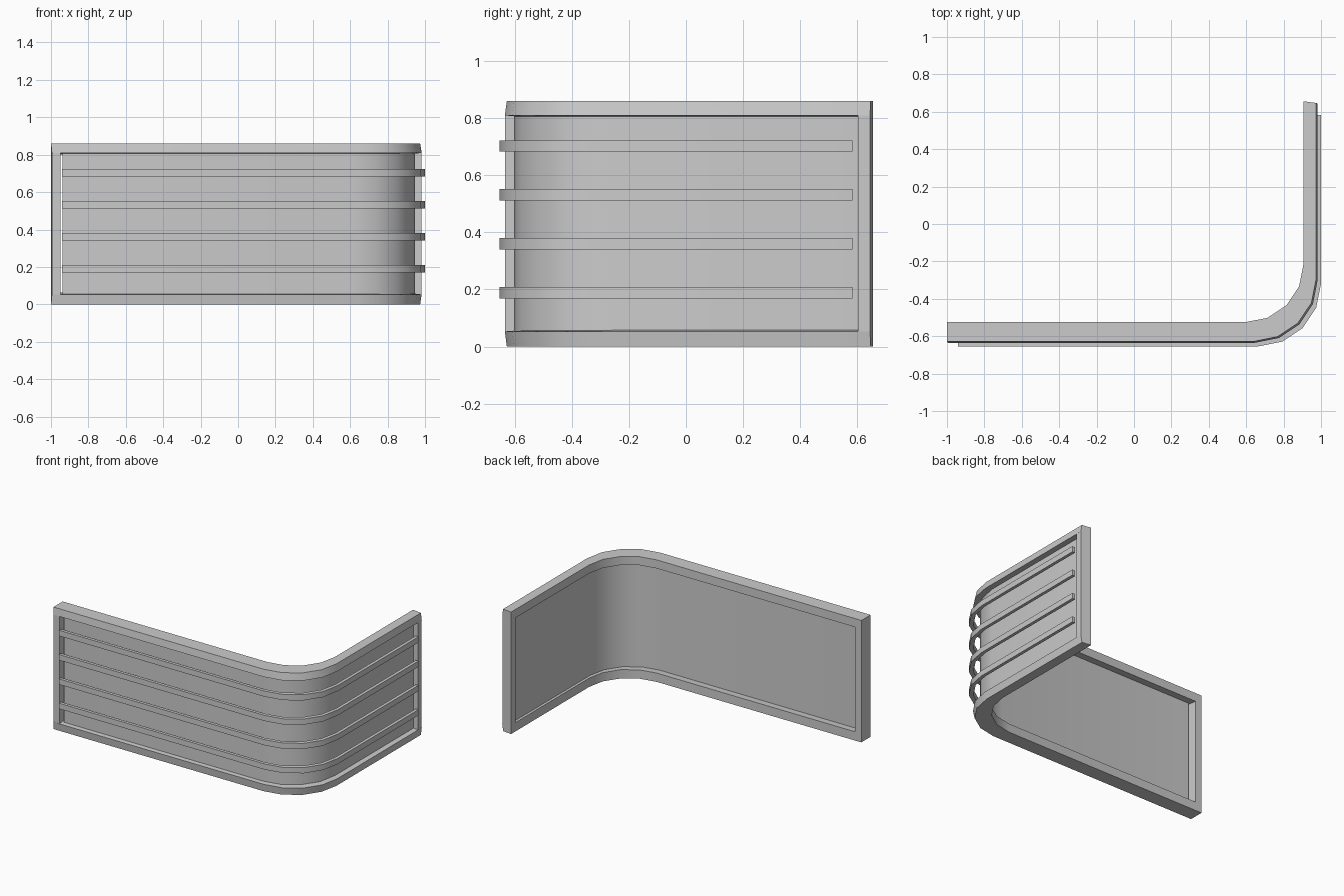
import bpy, bmesh, math

if "Cube" in bpy.data.objects:
    bpy.data.objects.remove(bpy.data.objects["Cube"])


def bend(y, x, r, x0, y1):
    """Plan line: straight along x, quarter turn in four steps, straight along y."""
    pts = [(x0, y)]
    for i in range(5):
        a = math.radians(-90 + 22.5 * i)
        pts.append((x - r + r * math.cos(a), y + r + r * math.sin(a)))
    return pts + [(x, y1)]


def sweep(name, rows):
    """Skin a closed profile; each row is (plan line, height)."""
    bm = bmesh.new()
    grid = [[bm.verts.new((px, py, z)) for px, py in line] for line, z in rows]
    n = len(grid)
    for k in range(n):
        a, b = grid[k], grid[(k + 1) % n]
        for i in range(len(a) - 1):
            bm.faces.new((a[i], a[i + 1], b[i + 1], b[i]))
    bm.faces.new([g[0] for g in grid])
    bm.faces.new([g[-1] for g in reversed(grid)])
    bmesh.ops.recalc_face_normals(bm, faces=bm.faces)
    me = bpy.data.meshes.new(name)
    bm.to_mesh(me)
    bm.free()
    ob = bpy.data.objects.new(name, me)
    bpy.context.collection.objects.link(ob)
    bpy.ops.object.select_all(action='DESELECT')
    ob.select_set(True)
    bpy.context.view_layer.objects.active = ob
    bpy.ops.object.shade_smooth_by_angle(angle=math.radians(30))
    return ob


def strip(name, outer, inner, z0, z1):
    return sweep(name, [(outer, z0), (outer, z1), (inner, z1), (inner, z0)])


# Frame rails, outer face leaning slightly and window edge tapering inward
rim = bend(-0.635, 0.982, 0.335, -0.995, 0.645)
edge = bend(-0.628, 0.974, 0.335, -1.0, 0.647)
back = bend(-0.525, 0.906, 0.31, -1.0, 0.656)
sweep("top_rail", [(edge, 0.86), (rim, 0.81), (back, 0.80), (back, 0.86)])
sweep("bottom_rail", [(edge, 0.0), (rim, 0.053), (back, 0.062), (back, 0.0)])

# End posts
strip("left_post", [(-0.995, -0.634), (-0.95, -0.634)],
      [(-1.0, -0.525), (-0.95, -0.525)], 0.05, 0.812)
strip("right_post", [(0.981, 0.603), (0.981, 0.645)],
      [(0.906, 0.603), (0.906, 0.656)], 0.05, 0.812)

# Bent panel
strip("panel", bend(-0.603, 0.947, 0.33, -0.937, 0.603),
      bend(-0.58, 0.928, 0.32, -0.937, 0.603), 0.055, 0.806)

# Horizontal guard bars
for i in range(4):
    z = 0.189 + 0.1713 * i
    strip(f"guard_bar_{i + 1}", bend(-0.654, 1.0, 0.335, -0.94, 0.583),
          bend(-0.632, 0.978, 0.33, -0.94, 0.583), z - 0.02, z + 0.02)
